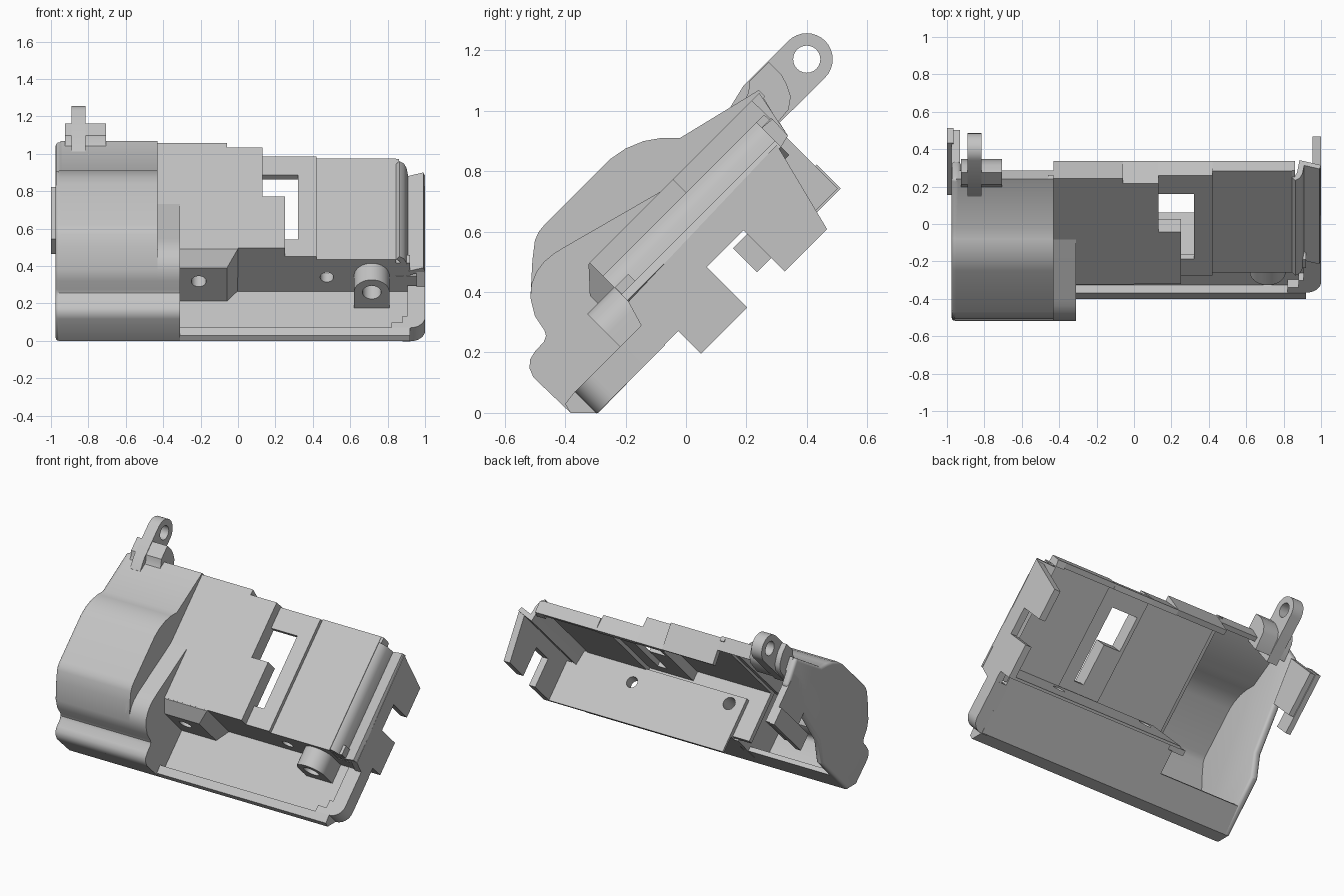
import bpy, bmesh, math
from mathutils import Vector

cube = bpy.data.objects.get("Cube")
if cube:
    bpy.data.objects.remove(cube, do_unlink=True)

grey = bpy.data.materials.new("light_grey")
grey.use_nodes = True
GREY = (0.55, 0.55, 0.55, 1)
grey.diffuse_color = GREY
grey.node_tree.nodes["Principled BSDF"].inputs["Base Color"].default_value = GREY

R = math.sqrt(0.5)


def place(axis, a, p, q):
    """The housing leans 45 degrees: u runs up the slope, n points out of it."""
    x, u, n = {"x": (a, p, q), "u": (p, a, q), "n": (p, q, a)}[axis]
    return Vector((x, (u - n) * R, (u + n) * R))


def add_object(name, bm):
    mesh = bpy.data.meshes.new(name)
    bm.to_mesh(mesh)
    bm.free()
    mesh.materials.append(grey)
    ob = bpy.data.objects.new(name, mesh)
    bpy.context.collection.objects.link(ob)
    return ob


def prism(name, pts, a0, a1, axis="x"):
    """Solid extrusion of a closed profile."""
    bm = bmesh.new()
    face = bm.faces.new([bm.verts.new(place(axis, a0, *p)) for p in pts])
    out = bmesh.ops.extrude_face_region(bm, geom=[face])
    move = place(axis, a1, 0, 0) - place(axis, a0, 0, 0)
    bmesh.ops.translate(bm, vec=move,
                        verts=[v for v in out["geom"] if isinstance(v, bmesh.types.BMVert)])
    bmesh.ops.recalc_face_normals(bm, faces=bm.faces)
    return add_object(name, bm)


def shell(name, path, a0, a1, thick=0.03, axis="x"):
    """Sheet following an open path, thickened inwards."""
    bm = bmesh.new()
    rows = [[bm.verts.new(place(axis, a, *p)) for a in (a0, a1)] for p in path]
    for (a, b), (c, d) in zip(rows, rows[1:]):
        bm.faces.new((a, b, d, c) if axis == "x" else (a, c, d, b))
    ob = add_object(name, bm)
    mod = ob.modifiers.new("thickness", "SOLIDIFY")
    mod.thickness = thick
    mod.offset = -1
    mod.use_even_offset = True
    return ob


def box(name, x0, x1, u0, u1, n0, n1):
    return prism(name, [(u0, n0), (u1, n0), (u1, n1), (u0, n1)], x0, x1)


def arc(cx, cy, r, start, end, steps):
    angles = [math.radians(start + (end - start) * i / steps) for i in range(steps + 1)]
    return [(cx + r * math.cos(t), cy + r * math.sin(t)) for t in angles]


def pin(x, n, r, u0, u1):
    return prism("hole_cutter", arc(x, n, r, 0, 345, 23), u0, u1, "u")


def block_hole():
    return pin(-0.21, 0.4, 0.04, 0, 0.3)


def wall_hole():
    return pin(0.475, 0.356, 0.036, 0, 0.3)


def finish(ob, *cutters):
    """Cut the holes, apply the modifiers and shade."""
    for c in cutters:
        c.hide_render = True
        mod = ob.modifiers.new("cut", "BOOLEAN")
        mod.object = c
        mod.solver = "EXACT"
    bpy.ops.object.select_all(action="DESELECT")
    bpy.context.view_layer.objects.active = ob
    ob.select_set(True)
    for mod in list(ob.modifiers):
        bpy.ops.object.modifier_apply(modifier=mod.name)
    bpy.ops.object.shade_smooth_by_angle(angle=math.radians(32))
    for c in cutters:
        bpy.data.objects.remove(c, do_unlink=True)


# Grip: common foot, full bulge and lower side bulge
foot = [(-0.205, 0.205), (-0.27, 0.27), (-0.274, 0.44), (-0.262, 0.47), (-0.24, 0.49),
        (-0.21, 0.497), (-0.166, 0.499), (-0.147, 0.508), (-0.138, 0.525),
        (-0.127, 0.58), (-0.095, 0.633)]
bulge = [(-0.004, 0.715), (0.05, 0.757), (0.078, 0.768), (0.106, 0.771), (0.417, 0.771),
         (0.477, 0.76), (0.537, 0.735), (0.587, 0.7), (0.63, 0.657), (0.926, 0.585)]
side_bulge = [(-0.06, 0.663), (-0.02, 0.68), (0.02, 0.686), (0.065, 0.682),
              (0.106, 0.672), (0.463, 0.576)]
back_edge = (0.887, 0.41)
floor_edge = (-0.02, 0.21)

finish(shell("grip_shell", [floor_edge] + foot + bulge + [(0.905, 0.5)], -0.95, -0.43))
finish(shell("grip_side_shell", [floor_edge] + foot + side_bulge, -0.43, -0.32))
finish(prism("grip_side_cap", foot + side_bulge + [(0.463, 0.55), (0.13, 0.55), (0.13, 0.21)],
             -0.34, -0.31))
finish(prism("grip_step_wall", foot[-1:] + bulge + [(0.926, 0.555), (0.106, 0.56)],
             -0.46, -0.43))

# Left end wall with softened edge
wall = prism("left_end_wall", foot + bulge + [back_edge, (0.3, 0.3), (0.17, 0.21)], -0.975, -0.925)
bev = wall.modifiers.new("soft_edge", "BEVEL")
bev.width = 0.018
bev.segments = 3
bev.limit_method = "ANGLE"
bev.angle_limit = math.radians(60)
finish(wall)
finish(box("left_end_tab", -1.0, -0.965, 0.495, 0.887, 0.163, 0.275))
finish(box("left_end_web", -0.975, -0.93, 0.6, 0.88, 0.17, 0.5))

# Stepped cover panels, each with its front wall and back rim
sections = [("left_panel", -0.43, -0.06, 0.92, 0.577),
            ("middle_panel", -0.06, 0.13, 0.885, 0.577),
            ("window_panel", 0.13, 0.42, 0.88, 0.515),
            ("right_panel", 0.42, 0.845, 0.89, 0.49)]
for name, x0, x1, top, n in sections:
    ob = shell(name, [(0.125, 0.22), (0.125, n), (top, n), back_edge], x0, x1, 0.035)
    if name == "left_panel":
        cuts = [block_hole()]
    elif name == "window_panel":
        cuts = [box("window_cutter", 0.12, 0.32, 0.516, 0.74, 0.4, 0.6),
                box("slot_cutter", 0.25, 0.32, 0.25, 0.55, 0.4, 0.6)]
    elif name == "right_panel":
        cuts = [wall_hole()]
    else:
        cuts = []
    finish(ob, *cuts)
finish(box("panel_extension", 0.13, 0.25, 0.125, 0.516, 0.5, 0.577))
finish(box("panel_step", 0.105, 0.13, 0.14, 0.87, 0.48, 0.57))

# Front lip with raised rim, carrying the deep inner front wall
finish(prism("front_lip", [(-0.205, 0.205), (-0.27, 0.27), (-0.262, 0.304), (-0.21, 0.31),
                           (-0.21, 0.25), (0.128, 0.25), (0.128, 0.46), (0.19, 0.46),
                           (0.19, 0.103), (0.173, 0.103), (0.173, 0.21)], -0.31, 0.92),
       block_hole(), wall_hole())
finish(box("inner_wall_end", 0.915, 0.96, 0.173, 0.19, 0.103, 0.37))
finish(box("rim_corner", 0.82, 0.885, -0.22, -0.17, 0.23, 0.309))
finish(prism("rim_end", [(0.88, -0.21), (0.92, -0.21)] + arc(0.92, -0.13, 0.08, -90, 0, 8)
             + [(1.0, 0.11), (0.905, 0.11), (0.905, -0.12), (0.88, -0.12)], 0.207, 0.309, "n"))

# Front block with slanted side, and rounded screw boss
block = prism("front_block", [(0.13, 0.24), (0.13, 0.576), (0.12, 0.576),
                              (0.05, 0.5), (0.05, 0.24)], -0.32, 0.0)
for v in block.data.vertices:
    if v.co.x > -0.01 and (v.co.y + v.co.z) * R < 0.1:
        v.co.x = -0.06
finish(block, block_hole())
finish(prism("screw_boss", [(0.62, 0.24), (0.81, 0.24)] + arc(0.715, 0.367, 0.095, 0, 180, 16),
             0.0, 0.127, "u"), pin(0.715, 0.367, 0.05, -0.1, 0.3))

# Right end: sloping shoulder, flared flange and notched end plate
finish(shell("right_shoulder", [(1.0, 0.4), (0.885, 0.362), (0.872, 0.455), (0.862, 0.478),
                                (0.845, 0.49)], 0.125, 0.845, 0.03, "u"))
finish(prism("shoulder_end_rim", [(0.845, 0.49), (0.89, 0.485), (0.887, 0.41), (0.845, 0.4)],
             0.8, 0.862))
finish(box("shoulder_front_wall", 0.84, 0.99, 0.125, 0.185, 0.22, 0.365))
finish(prism("right_end_plate", [(0.125, 0.395), (0.84, 0.415), (0.76, 0.1), (0.562, 0.1),
                                 (0.562, 0.293), (0.39, 0.293), (0.39, 0.103), (0.173, 0.103),
                                 (0.173, 0.21), (0.05, 0.21), (0.05, 0.305), (0.1, 0.31)],
             0.955, 1.0))

# Strap lug and its mounting block
finish(prism("strap_lug", [(0.8, 0.46)] + arc(1.11, 0.545, 0.086, -90, 90, 16)
             + [(0.9, 0.631), (0.82, 0.612)], -0.89, -0.815),
       prism("hole_cutter", arc(1.11, 0.545, 0.045, 0, 345, 23), -1, -0.7))
finish(prism("lug_mount", [(0.84, 0.46), (0.95, 0.47), (0.985, 0.495), (1.005, 0.535),
                           (1.015, 0.57), (1.015, 0.627), (0.925, 0.627), (0.895, 0.603),
                           (0.86, 0.592)], -0.925, -0.705))
